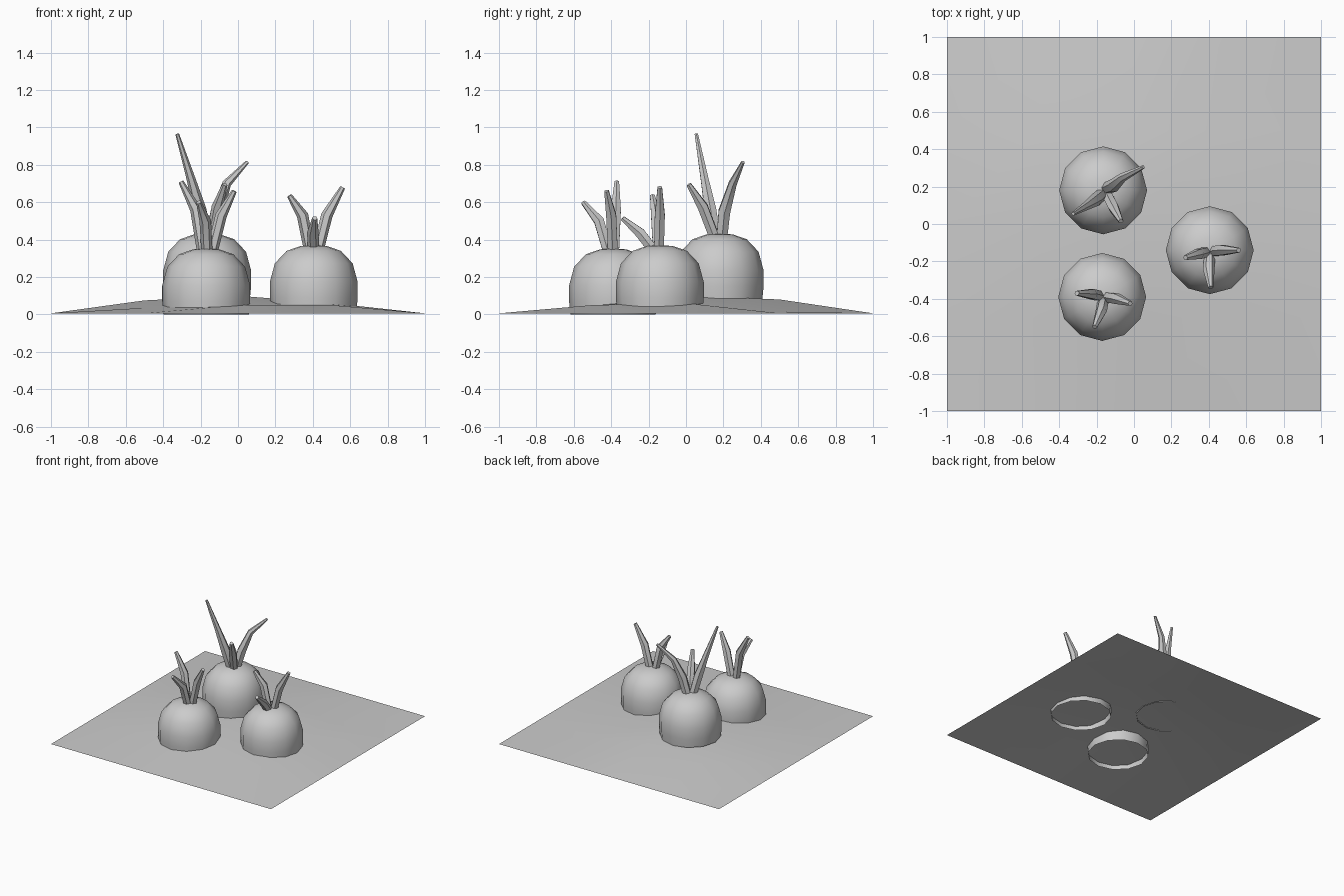
import bpy, bmesh, math
from mathutils import Vector

if "Cube" in bpy.data.objects:
    bpy.data.objects.remove(bpy.data.objects["Cube"])


def finish(name, bm, smooth=None):
    bmesh.ops.recalc_face_normals(bm, faces=bm.faces)
    me = bpy.data.meshes.new(name)
    bm.to_mesh(me)
    bm.free()
    ob = bpy.data.objects.new(name, me)
    bpy.context.collection.objects.link(ob)
    if smooth:
        bpy.ops.object.select_all(action='DESELECT')
        ob.select_set(True)
        bpy.context.view_layer.objects.active = ob
        bpy.ops.object.shade_smooth_by_angle(angle=math.radians(smooth))
    return ob


def bridge(bm, rings):
    for a, b in zip(rings, rings[1:]):
        n = len(a)
        for i in range(n):
            j = (i + 1) % n
            bm.faces.new((a[i], a[j], b[j], b[i]))


# Half-buried root: 12-sided dome, open underneath
DOME = [(0.228, 0.0), (0.235, 0.07), (0.235, 0.155), (0.208, 0.255), (0.145, 0.322), (0.07, 0.348)]


def root(name, x, y, z):
    bm = bmesh.new()
    rings = []
    for r, h in DOME:
        rings.append([bm.verts.new((x + r * math.cos(math.tau * (i + 0.5) / 12 + math.pi / 12),
                                    y + r * math.sin(math.tau * (i + 0.5) / 12 + math.pi / 12),
                                    z + h)) for i in range(12)])
    bridge(bm, rings)
    top = bm.verts.new((x, y, z + 0.352))
    for i in range(12):
        bm.faces.new((rings[-1][i], rings[-1][(i + 1) % 12], top))
    finish(name, bm, 45)


# Tapered stalk: 6-sided tube swept along a short path
def stalk(name, path, radii):
    pts = [Vector(p) for p in path]
    bm = bmesh.new()
    rings = []
    for k, p in enumerate(pts):
        d = (pts[min(k + 1, len(pts) - 1)] - pts[max(k - 1, 0)]).normalized()
        u = d.cross(Vector((0, 1, 0))).normalized()
        v = d.cross(u)
        rings.append([bm.verts.new(p + radii[k] * (u * math.cos(math.tau * i / 6) + v * math.sin(math.tau * i / 6)))
                      for i in range(6)])
    bridge(bm, rings)
    bm.faces.new(rings[-1])
    finish(name, bm, 50)


# Soil: 4 x 4 sheet with a low mound
MOUND = [[0.035, 0.05, 0.05],
         [0.075, 0.10, 0.06],
         [0.06, 0.08, 0.015]]
bm = bmesh.new()
bmesh.ops.create_grid(bm, x_segments=4, y_segments=4, size=1)
for v in bm.verts:
    i, j = round(v.co.x * 2) + 1, round(v.co.y * 2) + 1
    v.co.z = MOUND[j][i] if 0 <= i <= 2 and 0 <= j <= 2 else 0.006
finish("soil", bm, 30)

root("root_back", -0.165, 0.18, 0.08)
root("root_front", -0.17, -0.39, 0.0)
root("root_right", 0.405, -0.14, 0.018)

# Stalks, three per root
R3 = (0.03, 0.031, 0.014)
R4 = (0.032, 0.036, 0.024, 0.010)
STALKS = {
    "back": [
        ([(-0.17, 0.16, 0.39), (-0.205, 0.13, 0.56), (-0.25, 0.10, 0.72), (-0.325, 0.055, 0.965)], R4),
        ([(-0.15, 0.19, 0.39), (-0.11, 0.205, 0.55), (-0.06, 0.25, 0.70), (0.05, 0.305, 0.815)], R4),
        ([(-0.145, 0.16, 0.39), (-0.11, 0.09, 0.575), (-0.07, 0.015, 0.695)], R3)],
    "front": [
        ([(-0.185, -0.385, 0.31), (-0.225, -0.375, 0.56), (-0.305, -0.37, 0.71)], R3),
        ([(-0.145, -0.39, 0.31), (-0.09, -0.40, 0.53), (-0.02, -0.425, 0.66)], R3),
        ([(-0.165, -0.41, 0.31), (-0.175, -0.465, 0.50), (-0.21, -0.55, 0.60)], R3)],
    "right": [
        ([(0.385, -0.15, 0.33), (0.345, -0.16, 0.53), (0.275, -0.18, 0.635)], R3),
        ([(0.425, -0.145, 0.33), (0.475, -0.14, 0.53), (0.56, -0.14, 0.68)], R3),
        ([(0.405, -0.165, 0.33), (0.40, -0.245, 0.435), (0.41, -0.34, 0.515)], R3)],
}
for place, group in STALKS.items():
    for n, (path, radii) in enumerate(group, 1):
        stalk(f"stalk_{place}_{n}", path, radii)
